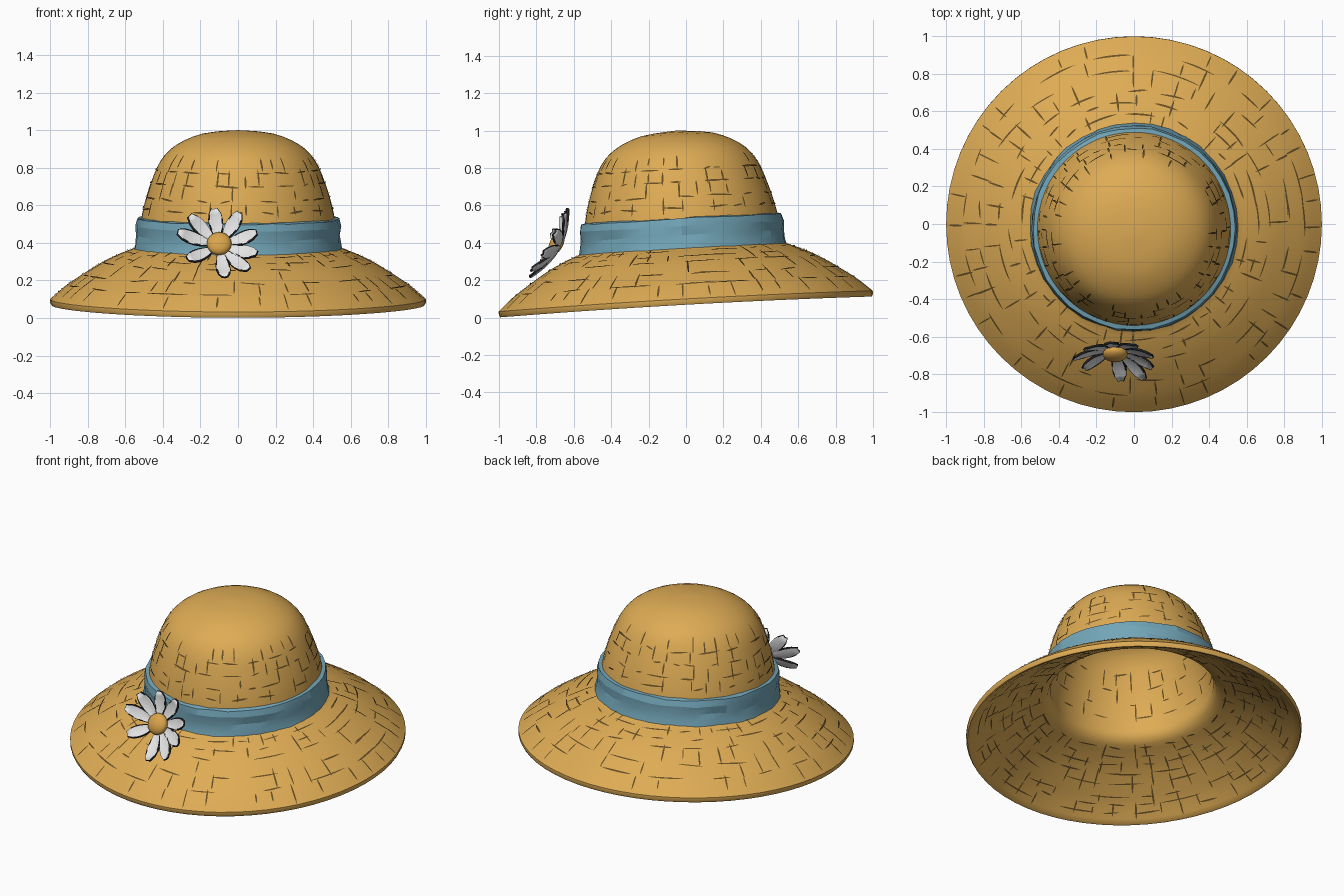
import bpy, bmesh, math, random
from mathutils import Vector, Matrix

if "Cube" in bpy.data.objects:
    bpy.data.objects.remove(bpy.data.objects["Cube"])

random.seed(4)


def material(name, r, g, b):
    m = bpy.data.materials.new(name)
    m.diffuse_color = (r, g, b, 1)
    m.use_nodes = True
    m.node_tree.nodes["Principled BSDF"].inputs["Base Color"].default_value = m.diffuse_color
    return m


STRAW = material("straw", 0.73, 0.41, 0.09)
WEAVE = material("dark weave", 0.14, 0.08, 0.018)
RIBBON = material("blue ribbon", 0.17, 0.38, 0.48)
PETAL = material("petal white", 0.78, 0.78, 0.78)
EDGE = material("petal edge charcoal", 0.015, 0.015, 0.017)
HEART = material("flower heart", 0.70, 0.37, 0.07)

# Hat outline as (radius, height), from brim edge to crown top
OUTLINE = [Vector(p) for p in (
    (1.0, .10), (.93, .16), (.86, .21), (.73, .292), (.62, .345), (.53, .385),
    (.525, .45), (.515, .53), (.495, .62), (.46, .73), (.41, .84), (.33, .92),
    (.19, .98), (0, 1.0))]
LAST = len(OUTLINE) - 1
THICK = 0.035


def curve(t):
    """Smooth point on the outline (Catmull-Rom)."""
    i = min(int(t), LAST - 1)
    f = t - i
    a, b, c, d = (OUTLINE[max(0, min(LAST, i + k))] for k in (-1, 0, 1, 2))
    return 0.5 * (2 * b + (c - a) * f + (2 * a - 5 * b + 4 * c - d) * f ** 2
                  + (3 * b - a - 3 * c + d) * f ** 3)


def offset(t, dist):
    """Outline point pushed outward by dist."""
    d = curve(min(LAST, t + .05)) - curve(max(0, t - .05))
    p = curve(t) + Vector((d.y, -d.x)).normalized() * dist
    return Vector((0 if t >= LAST else max(p.x, 0), p.y))


def place(r, z, a):
    """Point on the hat, tipped slightly down toward the front."""
    x, y = r * math.cos(a), r * math.sin(a)
    return Vector((x, y - .056 * (z - .07), z + .056 * y - .012 * y * y))


def finish(name, bm, mats, angle=40):
    me = bpy.data.meshes.new(name)
    bm.to_mesh(me)
    bm.free()
    ob = bpy.data.objects.new(name, me)
    bpy.context.collection.objects.link(ob)
    for m in mats:
        me.materials.append(m)
    bpy.ops.object.select_all(action='DESELECT')
    ob.select_set(True)
    bpy.context.view_layer.objects.active = ob
    bpy.ops.object.shade_smooth_by_angle(angle=math.radians(angle))
    return ob


def lathe(name, profile, segs, mat, closed=False, jitter=0.0, angle=40):
    bm = bmesh.new()
    rings = []
    for s in range(segs):
        a = 2 * math.pi * s / segs
        rings.append([bm.verts.new(place(r + random.uniform(-jitter, jitter),
                                         z + random.uniform(-jitter, jitter), a))
                      for r, z in profile])
    n = len(profile)
    for s in range(segs):
        p, q = rings[s], rings[(s + 1) % segs]
        for i in range(n if closed else n - 1):
            j = (i + 1) % n
            bm.faces.new((p[i], q[i], q[j], p[j]))
    bmesh.ops.remove_doubles(bm, verts=bm.verts, dist=1e-4)
    bmesh.ops.recalc_face_normals(bm, faces=bm.faces)
    return finish(name, bm, [mat], angle)


# Straw shell: outside, rolled brim edge, inside
steps = [LAST * k / 39 for k in range(40)]
shell = [tuple(offset(t, 0)) for t in reversed(steps)]
shell += [(1.0, .082), (.993, .069)]
shell += [tuple(offset(t, -THICK)) for t in steps]
lathe("straw_hat", shell, 64, STRAW)

# Ribbon around the crown, slightly crumpled
lathe("ribbon_band",
      [(.515, .375), (.557, .363), (.549, .395), (.541, .44), (.546, .49),
       (.538, .53), (.508, .535)],
      36, RIBBON, closed=True, jitter=.004, angle=14)


# Woven marks: broken rings and short cross lines laid on the straw
def weave(name, dist, rows, spans, spokes, chance):
    bm = bmesh.new()
    side = 1 if dist > 0 else -1

    def strip(pairs, flip):
        prev = None
        for a, b in pairs:
            cur = (bm.verts.new(a), bm.verts.new(b))
            if prev:
                f = (prev[0], cur[0], cur[1], prev[1])
                bm.faces.new(f[::-1] if flip else f)
            prev = cur

    for t in rows:
        a = random.random()
        end = a + 2 * math.pi
        while a < end:
            length = random.uniform(.08, .32)
            w = random.uniform(.003, .005)
            slope = random.uniform(-.12, .12)
            size = (curve(t + .1) - curve(t - .1)).length / .2
            pts = []
            for k in range(7):
                tt = t + slope * (k / 6 - .5)
                wk = w * (1 - abs(k / 3 - 1) ** 3) + .0006
                lo, hi = offset(tt - wk / size, dist), offset(tt + wk / size, dist)
                ang = a + length * k / 6
                pts.append((place(*lo, ang), place(*hi, ang)))
            strip(pts, side < 0)
            a += length + random.uniform(.03, .3) / chance * .6
    for t0, t1 in spans:
        for s in range(spokes):
            if random.random() > chance:
                continue
            a = 2 * math.pi * (s + random.uniform(-.2, .2)) / spokes
            w = random.uniform(.003, .005)
            b0 = t0 + random.uniform(-.25, .25) * (t1 - t0)
            b1 = t1 + random.uniform(-.25, .25) * (t1 - t0)
            pts = []
            for k in range(7):
                p = offset(max(.1, b0 + (b1 - b0) * k / 6), dist)
                wk = (w * (1 - abs(k / 3 - 1) ** 3) + .0006) / p.x
                pts.append((place(*p, a - wk), place(*p, a + wk)))
            strip(pts, side > 0)
    finish(name, bm, [WEAVE])


weave("brim_weave", .004, (1.4, 2.3, 3.08, 3.6, 4.2),
      ((.3, 1.4), (1.4, 2.4), (2.4, 3.1), (3.1, 3.9), (3.9, 4.6)), 44, .5)
weave("crown_weave", .004, (7.65, 8.25, 8.95, 9.55),
      ((7.4, 8.1), (8.2, 8.9), (8.9, 9.6), (9.6, 10.3)), 34, .5)
weave("inner_brim_weave", -THICK - .004, (.7, 1.3, 1.9, 2.5, 2.9, 3.4, 3.9, 4.5),
      ((.4, 1.3), (1.3, 2.2), (2.2, 3.0), (3.0, 3.8), (3.8, 4.6)), 44, .65)
weave("inner_crown_weave", -THICK - .004, (6.6, 7.6, 8.5, 9.3),
      ((6.5, 7.6), (7.6, 8.5), (8.5, 9.4)), 30, .35)

# Daisy frame: leaning back along the brim, petals cupped forward
BASE = Vector((-.1, -.67, .385))
U, V, N = Vector((1, 0, 0)), Vector((0, .447, .894)), Vector((0, -.894, .447))
WIDTHS = (.012, .022, .031, .037, .038, .033, .016)

bm = bmesh.new()
for deg, length in ((98, .195), (57, .20), (14, .205), (-22, .215), (-50, .24),
                    (-82, .225), (-147, .20), (168, .225), (137, .215)):
    a = math.radians(deg)
    along = U * math.cos(a) + V * math.sin(a)
    across = V * math.cos(a) - U * math.sin(a)
    rows = []
    for k, w in enumerate(WIDTHS):
        d = .035 + (length - .035) * k / 6
        c = BASE + along * d + N * (.06 * (d / .21) ** 2)
        rows.append([bm.verts.new(c + across * w * s + N * .007 * abs(s))
                     for s in (-1, -.82, 0, .82, 1)])
    for k in range(6):
        for i in range(4):
            f = bm.faces.new((rows[k][i], rows[k + 1][i],
                              rows[k + 1][i + 1], rows[k][i + 1]))
            f.material_index = int(i in (0, 3) and random.random() < .55)
petals = finish("daisy_petals", bm, [PETAL, EDGE])
solid = petals.modifiers.new("thickness", 'SOLIDIFY')
solid.thickness = .012
solid.offset = 0
solid.material_offset_rim = 1

# Daisy heart
bm = bmesh.new()
basis = Matrix((U, V, N)).transposed().to_4x4()
bmesh.ops.create_uvsphere(
    bm, u_segments=20, v_segments=12, radius=1,
    matrix=Matrix.Translation(BASE + N * .025) @ basis @ Matrix.Diagonal((.066, .066, .036, 1)))
finish("daisy_heart", bm, [HEART])
